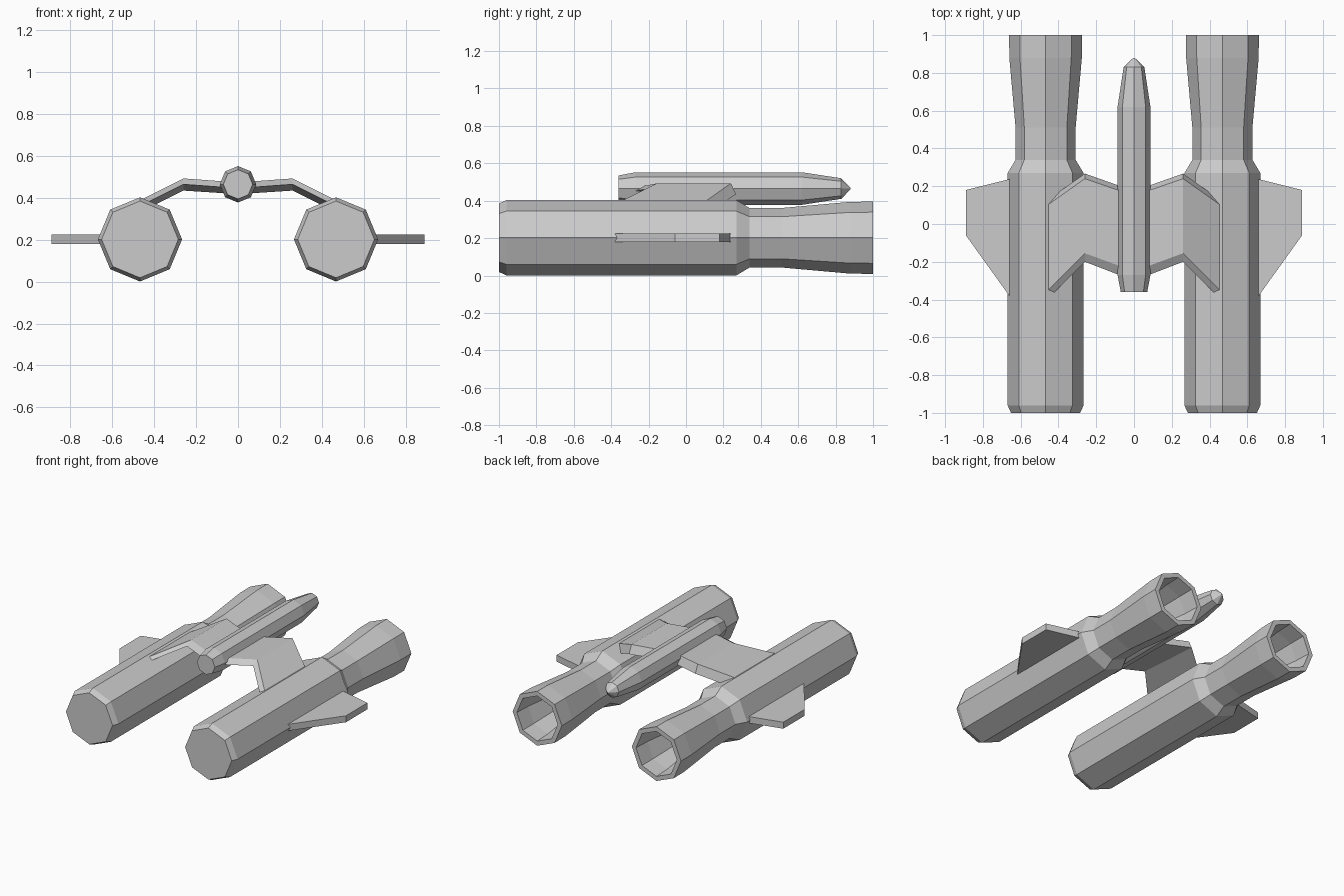
import bpy, bmesh, math

if "Cube" in bpy.data.objects:
    bpy.data.objects.remove(bpy.data.objects["Cube"])

SIDES = 8


def make_object(name, bm):
    bmesh.ops.recalc_face_normals(bm, faces=bm.faces[:])
    mesh = bpy.data.meshes.new(name)
    bm.to_mesh(mesh)
    bm.free()
    obj = bpy.data.objects.new(name, mesh)
    bpy.context.collection.objects.link(obj)
    return obj


def bridge(bm, loops):
    """Join successive vertex loops with quads."""
    for a, b in zip(loops, loops[1:]):
        n = len(a)
        for i in range(n):
            bm.faces.new((a[i], a[(i + 1) % n], b[(i + 1) % n], b[i]))


def turned(name, x, z, profile):
    """Eight-sided body along y from (y, radius) pairs, capped at both ends."""
    bm = bmesh.new()
    loops = []
    for y, r in profile:
        loops.append([bm.verts.new((x + r * math.cos(i * math.tau / SIDES), y,
                                    z + r * math.sin(i * math.tau / SIDES)))
                      for i in range(SIDES)])
    bridge(bm, loops)
    bm.faces.new(loops[0])
    bm.faces.new(loops[-1])
    return make_object(name, bm)


def lofted(name, sections):
    """Solid through a series of matching cross-sections."""
    bm = bmesh.new()
    loops = [[bm.verts.new(p) for p in s] for s in sections]
    bridge(bm, loops)
    bm.faces.new(loops[0])
    bm.faces.new(loops[-1])
    return make_object(name, bm)


# Engine: chamfered front, waist, flared nozzle and hollow interior
engine = [(-1, .183), (-.96, .201), (.27, .201), (.34, .159), (.51, .159),
          (.88, .192), (1, .193), (1, .16), (.88, .155), (.55, .11)]

for side, s in (("right", 1), ("left", -1)):
    turned(side + "_engine", s * .468, .202, engine)

    # Flat outer fin, root buried in the engine
    lofted(side + "_fin", [[(s * x, y, z) for x, y in
                            ((.60, .252), (.89, .18), (.89, -.06), (.60, -.464))]
                           for z in (.18, .226)])

    # Cranked wing: root, crank, tip; section runs top rear, top front, bottom front, bottom rear
    stations = [(0, .15, -.25, -.30, .175, .474, .446, .418),
                (.26, .24, -.155, -.20, .267, .493, .465, .435),
                (.50, .07, -.395, -.44, .097, .373, .345, .315)]
    lofted(side + "_wing", [[(s * x, rear, top), (s * x, front, top),
                             (s * x, low_front, zf), (s * x, low_rear, zr)]
                            for x, rear, front, low_front, low_rear, top, zf, zr in stations])

# Central fuselage with pointed nose
turned("fuselage", 0, .465,
       [(-.36, .07), (-.27, .087), (.62, .087), (.83, .055), (.88, .004)])
